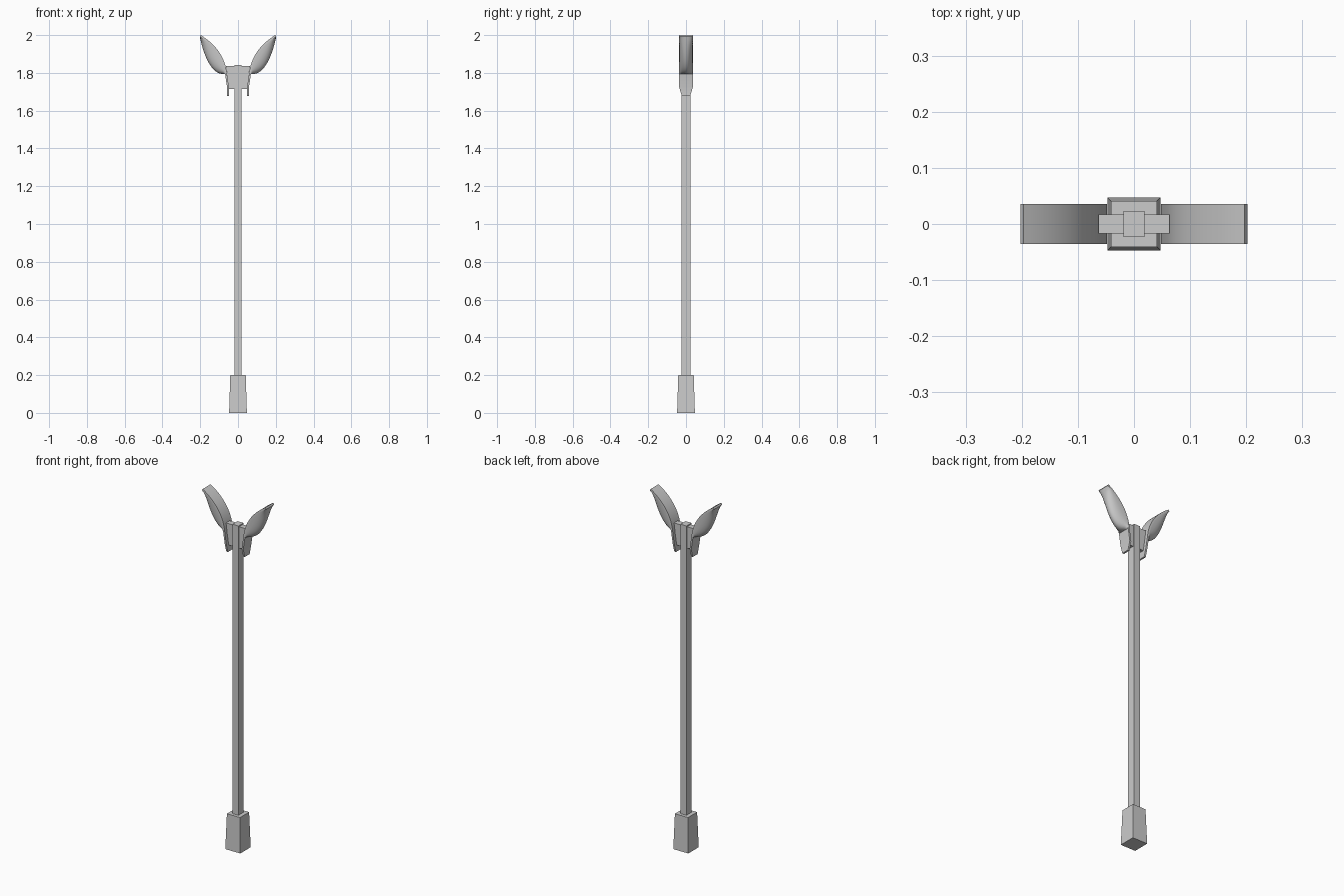
import bpy, bmesh, math
from mathutils import Vector

if "Cube" in bpy.data.objects:
    bpy.data.objects.remove(bpy.data.objects["Cube"])


def make_object(name, bm, smooth=False, mirror=False):
    bmesh.ops.recalc_face_normals(bm, faces=bm.faces[:])
    mesh = bpy.data.meshes.new(name)
    bm.to_mesh(mesh)
    bm.free()
    if smooth:
        for p in mesh.polygons:
            p.use_smooth = True
        mesh.set_sharp_from_angle(angle=math.radians(35))
    obj = bpy.data.objects.new(name, mesh)
    bpy.context.collection.objects.link(obj)
    if mirror:
        obj.modifiers.new("Mirror", "MIRROR").use_axis[0] = True
    return obj


def loft(name, rings, closed=True, **kw):
    """Join matching rings of points; closed rings also get end caps."""
    bm = bmesh.new()
    vs = [[bm.verts.new(p) for p in r] for r in rings]
    n = len(rings[0])
    for a, b in zip(vs, vs[1:]):
        for i in range(n if closed else n - 1):
            j = (i + 1) % n
            bm.faces.new((a[i], a[j], b[j], b[i]))
    if closed:
        bm.faces.new(vs[0])
        bm.faces.new(vs[-1])
    return make_object(name, bm, **kw)


def rect(hx, hy, z):
    return [(-hx, -hy, z), (hx, -hy, z), (hx, hy, z), (-hx, hy, z)]


def bezier(p, t):
    a, b, c, d = [Vector(q) for q in p]
    s = 1 - t
    return a * s**3 + b * 3 * s * s * t + c * 3 * s * t * t + d * t**3


# Base, pole and the wedge bracket at the top
loft("base", [rect(0.047, 0.047, 0), rect(0.041, 0.041, 0.2)])
loft("pole", [rect(0.019, 0.023, 0.19), rect(0.019, 0.023, 1.843)])
loft("bracket", [rect(0.048, 0.017, 1.715), rect(0.063, 0.017, 1.836)])

# Curved arm strip (x, z path on its inner side)
STEPS = 16
curve = [(0.0585, 1.795), (0.068, 1.89), (0.125, 1.955), (0.197, 2.0)]
arc = [bezier(curve, i / STEPS) for i in range(STEPS + 1)]
path = [Vector((0.048, 1.677)), Vector((0.048, 1.725))] + arc
outer, rings = [], []
for i, p in enumerate(path):
    d = (path[min(i + 1, len(path) - 1)] - path[max(i - 1, 0)]).normalized()
    q = p + Vector((d.y, -d.x)) * 0.01
    w = 0.022 if i == 0 else 0.036
    outer.append(q)
    rings.append([(p.x, -w, p.y), (q.x, -w, q.y), (q.x, w, q.y), (p.x, w, p.y)])
loft("arm_strip", rings, smooth=True, mirror=True)

# Rounded lamp cover bulging below the strip
belly = [tuple(outer[2]), (0.150, 1.785), (0.188, 1.924), tuple(outer[-1])]
rings = []
for i in range(STEPS + 1):
    s, b = outer[i + 2], bezier(belly, i / STEPS)
    ring = []
    for k in range(13):
        a = math.pi * k / 12
        c = s.lerp(b, math.sin(a))
        ring.append((c.x, -0.036 * math.cos(a), c.y))
    rings.append(ring)
loft("lamp_cover", rings, closed=False, smooth=True, mirror=True)
